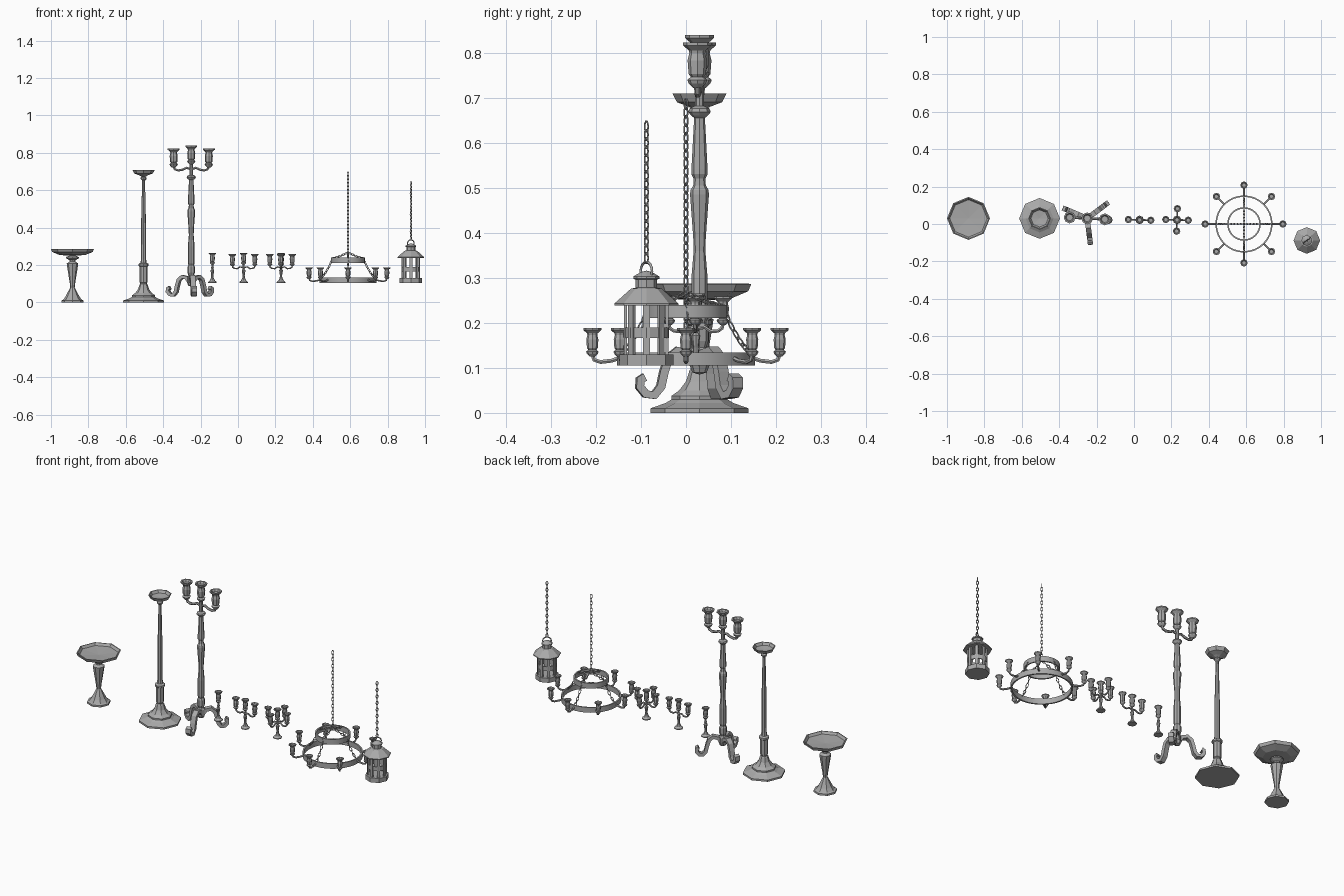
import bpy, bmesh, math
from mathutils import Matrix, Vector

cube = bpy.data.objects.get("Cube")
if cube:
    bpy.data.objects.remove(cube)

metal = bpy.data.materials.new("grey_metal")
metal.use_nodes = True
COLOUR = (0.4, 0.4, 0.4, 1)
metal.diffuse_color = COLOUR
metal.node_tree.nodes["Principled BSDF"].inputs["Base Color"].default_value = COLOUR


def finish(name, bm, loc, smooth=None):
    bmesh.ops.remove_doubles(bm, verts=bm.verts, dist=1e-5)
    bmesh.ops.recalc_face_normals(bm, faces=bm.faces)
    mesh = bpy.data.meshes.new(name)
    bm.to_mesh(mesh)
    bm.free()
    mesh.materials.append(metal)
    obj = bpy.data.objects.new(name, mesh)
    obj.location = loc
    bpy.context.collection.objects.link(obj)
    if smooth:
        bpy.ops.object.select_all(action='DESELECT')
        obj.select_set(True)
        bpy.context.view_layer.objects.active = obj
        bpy.ops.object.shade_smooth_by_angle(angle=math.radians(smooth))
    return obj


def skin(bm, rows, closed_rows=False, caps=False):
    """Bridge equal rows of points, each row a closed loop."""
    loops = [[bm.verts.new(p) for p in row] for row in rows]
    n = len(loops[0])
    pairs = list(zip(loops, loops[1:]))
    if closed_rows:
        pairs.append((loops[-1], loops[0]))
    for a, b in pairs:
        for i in range(n):
            j = (i + 1) % n
            bm.faces.new((a[i], a[j], b[j], b[i]))
    if caps:
        bm.faces.new(loops[0])
        bm.faces.new(loops[-1])


def lathe(bm, profile, sides=8, at=(0, 0, 0), scale=1, closed=False, turn=0):
    """Spin (radius, height) points around z."""
    rows = []
    for r, z in profile:
        ring = [(turn + i * math.tau / sides) for i in range(sides)]
        rows.append([Vector(at) + scale * Vector((r * math.cos(a), r * math.sin(a), z)) for a in ring])
    skin(bm, rows, closed)


def sweep(bm, path, width, thick, matrix=Matrix(), sides=6, closed=False, offset=0):
    """Sweep a section along a path of (x, z) points."""
    pts = [Vector((x, 0, z)) for x, z in path]
    n = len(pts)
    rows = []
    for i, p in enumerate(pts):
        a = pts[i - 1] if closed or i else p
        b = pts[(i + 1) % n] if closed or i < n - 1 else p
        t = (b - a).normalized()
        normal = Vector((-t.z, 0, t.x))
        row = []
        for k in range(sides):
            ang = offset + k * math.tau / sides
            row.append(matrix @ (p + Vector((0, width * math.cos(ang), 0)) + normal * thick * math.sin(ang)))
        rows.append(row)
    skin(bm, rows, closed, not closed)


def around(angle):
    return Matrix.Rotation(math.radians(angle), 4, 'Z')


def chain(bm, start, end, pitch=0.0185, half=0.0125, sag=0):
    """Alternating oval links between two points."""
    start, end = Vector(start), Vector(end)
    count = max(2, round((end - start).length / pitch))
    oval = []
    for i in range(10):
        a = i * math.tau / 10
        oval.append((0.0055 * math.cos(a), half * math.sin(a)))
    at = lambda t: start.lerp(end, t) - Vector((0, 0, sag * 4 * t * (1 - t)))
    for i in range(count):
        a, b = at(i / count), at((i + 1) / count)
        turn = (b - a).to_track_quat('Z', 'Y').to_matrix().to_4x4()
        m = Matrix.Translation((a + b) / 2) @ turn @ around(45 + 90 * (i % 2))
        sweep(bm, oval, 0.0019, 0.0019, m, 5, True)


CUP = [(0, 0), (.006, 0), (.012, .006), (.014, .011), (.009, .015), (.012, .019), (.0135, .038),
       (.011, .048), (.012, .052), (.02, .059), (.02, .063), (.015, .063), (.011, .056), (0, .056)]

# Pedestal bowl
bm = bmesh.new()
lathe(bm, [(0, 0), (.06, 0), (.06, .01), (.05, .014), (.038, .03), (.02, .065), (.012, .08), (.014, .1),
           (.03, .2), (.031, .208), (.016, .218), (.016, .226), (.034, .236), (.034, .243), (.018, .25),
           (.07, .254), (.108, .27), (.115, .286), (.109, .287), (.1, .274), (0, .268)])
finish("pedestal_bowl", bm, (-.885, .03, 0))

# Tall floor torch with a shallow bowl
bm = bmesh.new()
lathe(bm, [(0, 0), (.109, 0), (.109, .01), (.075, .022), (.062, .03), (.062, .038), (.045, .05), (.03, .07),
           (.022, .095), (.018, .1), (.018, .105), (.021, .108), (.021, .192), (.027, .196), (.027, .206),
           (.016, .212), (.014, .23), (.013, .42), (.008, .64), (.008, .652), (.016, .66), (.016, .667),
           (.01, .672), (.024, .68), (.05, .69), (.06, .709), (.055, .709), (.046, .695), (0, .69)])
finish("floor_torch", bm, (-.505, .03, 0))

# Standing candelabra: pole
HOME = (-.25, .03, 0)
bm = bmesh.new()
lathe(bm, [(0, .085), (.016, .09), (.022, .105), (.022, .135), (.015, .145), (.02, .16), (.02, .19), (.015, .2),
           (.018, .21), (.018, .3), (.013, .36), (.014, .39), (.021, .485), (.02, .495), (.014, .505), (.013, .52),
           (.018, .53), (.018, .54), (.012, .655), (.018, .66), (.025, .668), (.022, .676), (.01, .682),
           (.01, .738), (0, .74)])
finish("candelabra_pole", bm, HOME)

# Standing candelabra: three curled legs
bm = bmesh.new()
for angle in (-83, 37, 157):
    sweep(bm, [(.005, .105), (.025, .132), (.05, .138), (.07, .122), (.08, .09), (.087, .058), (.102, .039),
               (.121, .042), (.134, .058), (.133, .074), (.123, .079)], .02, .013, around(angle), 4, offset=math.pi / 4)
finish("candelabra_legs", bm, HOME)

# Standing candelabra: two arms and three cups
bm = bmesh.new()
lathe(bm, CUP, at=(0, 0, .738), scale=1.6)
for angle in (-3, 177):
    m = around(angle)
    sweep(bm, [(0, .712), (.025, .72), (.045, .71), (.07, .706), (.087, .712), (.094, .726)], .007, .007, m)
    lathe(bm, CUP, at=m @ Vector((.094, 0, .722)), scale=1.6)
finish("candelabra_arms", bm, HOME)


# Table candlesticks with none, two or four arms
def candlestick(name, x, arms):
    bm = bmesh.new()
    lathe(bm, [(0, .105), (.023, .105), (.023, .11), (.014, .117), (.007, .132), (.006, .145), (.009, .165),
               (.01, .172), (.005, .178), (.008, .186), (.005, .192), (.005, .203), (0, .204)])
    lathe(bm, CUP, at=(0, 0, .202))
    for k in range(arms):
        m = around(360 / arms * k - 2)
        sweep(bm, [(0, .188), (.02, .19), (.033, .181), (.049, .182), (.058, .188), (.06, .198)], .0045, .0045, m)
        lathe(bm, CUP, at=m @ Vector((.06, 0, .195)))
    finish(name, bm, (x, .022, 0))


candlestick("single_candlestick", -.137, 0)
candlestick("double_arm_candlestick", .03, 2)
candlestick("four_arm_candlestick", .23, 4)

# Chandelier: two hoops
HOME = (.588, 0, 0)
for name, r, z in (("chandelier_lower_hoop", .153, .105), ("chandelier_upper_hoop", .09, .211)):
    bm = bmesh.new()
    lathe(bm, [(r, z), (r, z + .029), (r - .008, z + .029), (r - .008, z)], 32, closed=True)
    finish(name, bm, HOME, 30)

# Chandelier: eight arms with cups
bm = bmesh.new()
for k in range(8):
    m = around(45 * k)
    sweep(bm, [(.148, .122), (.165, .116), (.19, .113), (.204, .118), (.208, .13)], .005, .005, m)
    lathe(bm, CUP, at=m @ Vector((.208, 0, .125)))
finish("chandelier_arms", bm, HOME)

# Chandelier: hanging chain and four slung chains
bm = bmesh.new()
chain(bm, (0, 0, .265), (0, 0, .695))
for k in range(4):
    m = around(90 * k)
    chain(bm, m @ Vector((.146, 0, .13)), m @ Vector((.086, 0, .225)), sag=.012)
    chain(bm, m @ Vector((.086, 0, .236)), m @ Vector((0, 0, .268)), sag=.004)
finish("chandelier_chains", bm, HOME, 60)

# Lantern: floor, middle band and roof
HOME = (.924, -.088, 0)
bm = bmesh.new()
lathe(bm, [(0, .105), (.06, .105), (.06, .13), (.05, .13), (0, .13)])
lathe(bm, [(.05, .166), (.05, .19), (.044, .19), (.044, .166)], closed=True)
lathe(bm, [(0, .238), (.071, .238), (.071, .243), (.034, .276), (.024, .278), (.024, .296), (.029, .298),
           (.029, .303), (.012, .313), (0, .316)])
finish("lantern_body", bm, HOME)

# Lantern: upright bars
bm = bmesh.new()
for k in range(8):
    m = around(45 * k) @ Matrix.Translation((.046, 0, .183)) @ Matrix.Diagonal((.007, .016, .118, 1))
    bmesh.ops.create_cube(bm, size=1, matrix=m)
finish("lantern_bars", bm, HOME)

# Lantern: ring handle and chain
bm = bmesh.new()
loop = [(.022 * math.cos(i * math.tau / 16), .315 + .02 * math.sin(i * math.tau / 16)) for i in range(16)]
sweep(bm, loop, .003, .003, around(35), 6, True)
finish("lantern_ring", bm, HOME, 60)
bm = bmesh.new()
chain(bm, (0, 0, .335), (0, 0, .645))
finish("lantern_chain", bm, HOME, 60)
